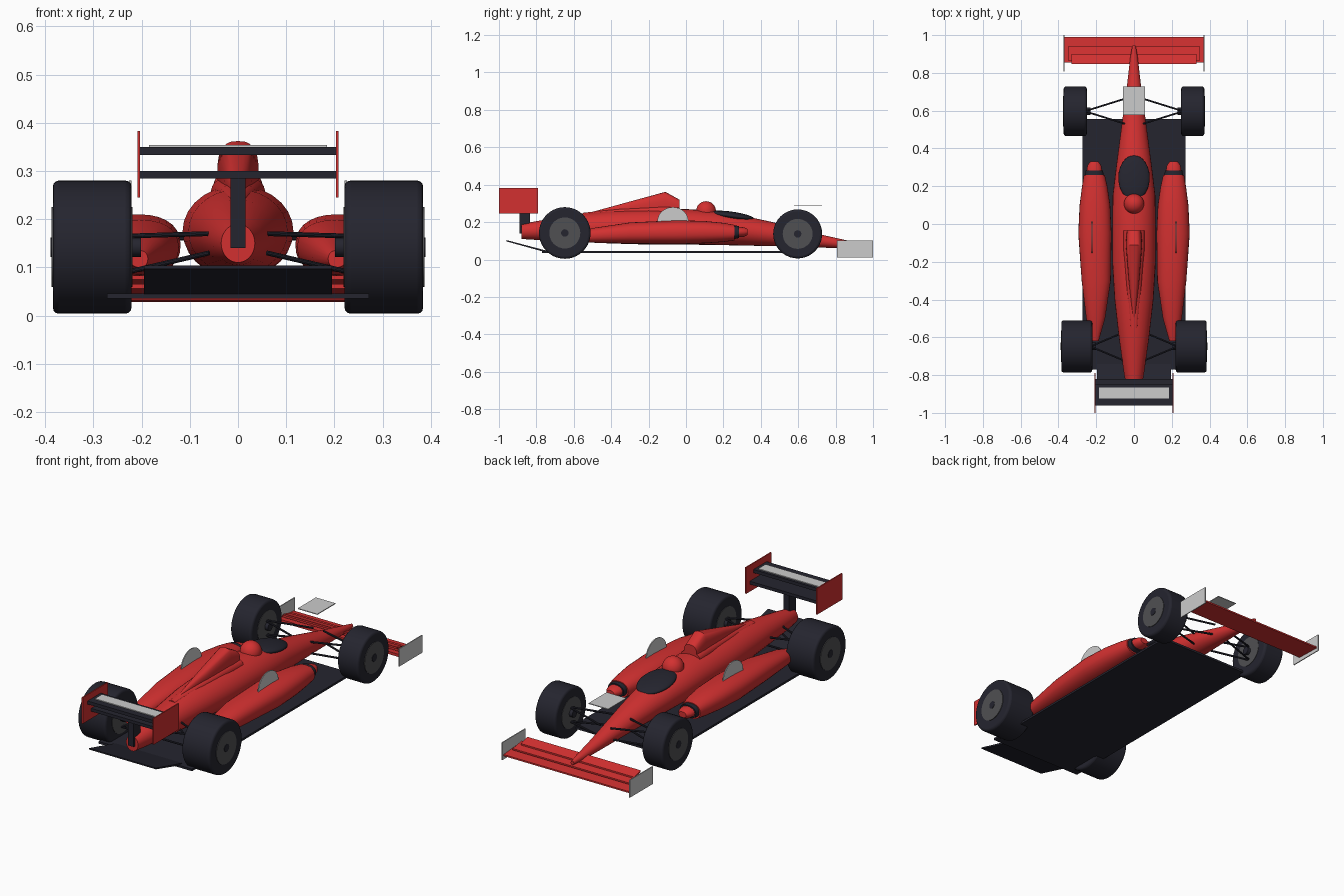
import bpy, bmesh, math
from mathutils import Vector, Matrix

if "Cube" in bpy.data.objects:
    bpy.data.objects.remove(bpy.data.objects["Cube"])


def material(name, rgb):
    m = bpy.data.materials.new(name)
    m.diffuse_color = (*rgb, 1)
    m.use_nodes = True
    m.node_tree.nodes["Principled BSDF"].inputs["Base Color"].default_value = m.diffuse_color
    return m


RED = material("red paint", (0.65, 0.03, 0.03))
BLACK = material("dark rubber and carbon", (0.018, 0.018, 0.028))
SILVER = material("light grey", (0.6, 0.6, 0.6))
HUB = material("hub grey", (0.08, 0.08, 0.085))


def finish(name, bm, mat, angle=35):
    bmesh.ops.recalc_face_normals(bm, faces=bm.faces)
    me = bpy.data.meshes.new(name)
    bm.to_mesh(me)
    bm.free()
    me.materials.append(mat)
    for p in me.polygons:
        p.use_smooth = True
    me.set_sharp_from_angle(angle=math.radians(angle))
    ob = bpy.data.objects.new(name, me)
    bpy.context.collection.objects.link(ob)
    return ob


def loft(name, sections, mat, power=2.0, n=28):
    """Skin superellipse sections (y, centre x, half width, bottom z, top z)."""
    bm = bmesh.new()
    rings = []
    for y, cx, hw, zb, zt in sections:
        ring = []
        for i in range(n):
            a = 2 * math.pi * i / n
            c, s = math.cos(a), math.sin(a)
            px = math.copysign(abs(c) ** (2 / power), c)
            pz = math.copysign(abs(s) ** (2 / power), s)
            ring.append(bm.verts.new((cx + hw * px, y, (zb + zt) / 2 + (zt - zb) / 2 * pz)))
        rings.append(ring)
    for a, b in zip(rings, rings[1:]):
        for i in range(n):
            j = (i + 1) % n
            bm.faces.new((a[i], a[j], b[j], b[i]))
    bm.faces.new(rings[0])
    bm.faces.new(rings[-1])
    return finish(name, bm, mat)


def prism(name, profile, x0, x1, mat):
    """Extrude a (y, z) outline across x."""
    bm = bmesh.new()
    a = [bm.verts.new((x0, y, z)) for y, z in profile]
    b = [bm.verts.new((x1, y, z)) for y, z in profile]
    bm.faces.new(a)
    bm.faces.new(b)
    for i in range(len(a)):
        j = (i + 1) % len(a)
        bm.faces.new((a[i], a[j], b[j], b[i]))
    return finish(name, bm, mat)


def box(name, x0, x1, y0, y1, z0, z1, mat):
    return prism(name, [(y0, z0), (y1, z0), (y1, z1), (y0, z1)], x0, x1, mat)


def rod(name, p, q, r, mat, n=10):
    p, q = Vector(p), Vector(q)
    bm = bmesh.new()
    rot = (q - p).to_track_quat('Z', 'Y').to_matrix().to_4x4()
    bmesh.ops.create_cone(bm, cap_ends=True, segments=n, radius1=r, radius2=r,
                          depth=(q - p).length, matrix=Matrix.Translation((p + q) / 2) @ rot)
    return finish(name, bm, mat)


def ellipsoid(name, centre, radii, tilt, mat):
    bm = bmesh.new()
    m = Matrix.Translation(centre) @ Matrix.Rotation(tilt, 4, 'X') @ Matrix.Diagonal((*radii, 1))
    bmesh.ops.create_uvsphere(bm, u_segments=32, v_segments=16, radius=1, matrix=m)
    return finish(name, bm, mat, 60)


# Main body from gearbox to nose tip
body = [(-0.88, .035, .11, .19), (-0.8, .052, .105, .205), (-0.6, .08, .095, .24),
        (-0.4, .103, .086, .262), (-0.2, .115, .08, .27), (0, .115, .08, .27),
        (0.15, .113, .078, .26), (0.3, .095, .075, .235), (0.45, .075, .072, .203),
        (0.6, .055, .068, .165), (0.75, .035, .063, .127), (0.88, .02, .06, .098),
        (0.945, .009, .062, .083)]
loft("body", [(y, 0, w, b, t) for y, w, b, t in body], RED)

# Engine cover, air intake and driver area
loft("engine_cover", [(-0.55, 0, .02, .2, .25), (-0.35, 0, .04, .2, .272),
                      (-0.12, 0, .057, .2, .288), (-0.035, 0, .057, .2, .283)], RED, 3)
loft("air_intake", [(-0.5, 0, .006, .22, .255), (-0.3, 0, .028, .22, .31),
                    (-0.11, 0, .043, .22, .362), (-0.035, 0, .038, .22, .32)], RED, 2.8)
ellipsoid("cockpit", (0, 0.245, 0.234), (0.083, 0.12, 0.022), -0.14, BLACK)
ellipsoid("helmet", (0, 0.107, 0.258), (0.053, 0.053, 0.054), 0, RED)

# Floor and upswept diffuser
box("floor", -0.272, 0.272, -0.77, 0.555, 0.035, 0.046, BLACK)
prism("diffuser", [(-0.74, .036), (-0.96, .097), (-0.96, .104), (-0.74, .046)],
      -0.195, 0.195, BLACK)

# Front wing: main plane and two stacked flaps
prism("front_wing_main", [(0.99, .028), (0.855, .032), (0.855, .046), (0.99, .036)],
      -0.37, 0.37, RED)
prism("front_wing_middle_flap", [(0.94, .045), (0.865, .056), (0.865, .066), (0.94, .053)],
      -0.35, 0.35, RED)
prism("front_wing_top_flap", [(0.90, .061), (0.848, .075), (0.848, .085), (0.90, .069)],
      -0.33, 0.33, RED)

# Rear wing with two planes, strip and central strut
box("rear_wing_lower", -0.205, 0.205, -0.93, -0.82, .284, .3, BLACK)
box("rear_wing_upper", -0.205, 0.205, -0.96, -0.85, .333, .35, BLACK)
box("rear_wing_strip", -0.185, 0.185, -0.925, -0.865, .347, .354, SILVER)
box("rear_wing_strut", -0.016, 0.016, -0.89, -0.835, .14, .29, BLACK)

# Thin plate above the nose
box("nose_plate", -0.057, 0.057, 0.578, 0.728, .285, .289, SILVER)

for s, side in ((-1, "left"), (1, "right")):
    # Wing end plates
    box(f"front_end_plate_{side}", s * .368, s * .373, 0.808, 1.0, .01, .102, SILVER)
    box(f"rear_end_plate_{side}", s * .203, s * .209, -1.0, -0.79, .245, .383, RED)

    # Side pod with dark collar and tapered front
    pod = [(-0.62, .205, .018, .1, .135), (-0.5, .203, .05, .09, .168),
           (-0.3, .2, .077, .085, .198), (-0.05, .207, .088, .082, .21),
           (0.1, .207, .081, .087, .206), (0.2, .208, .067, .094, .196),
           (0.26, .21, .055, .102, .185)]
    loft(f"side_pod_{side}", [(y, s * x, w, b, t) for y, x, w, b, t in pod], RED, 2.3)
    loft(f"side_pod_collar_{side}", [(0.25, s * .21, .05, .108, .182),
                                     (0.284, s * .21, .046, .115, .18)], BLACK, 2.3)
    loft(f"side_pod_tip_{side}", [(0.28, s * .21, .041, .12, .175),
                                  (0.31, s * .21, .036, .122, .172),
                                  (0.33, s * .21, .022, .132, .163)], RED)

    # Half-round plate on the side pod
    arc = [(-0.07 + .083 * math.cos(math.pi * i / 16), .205 + .075 * math.sin(math.pi * i / 16))
           for i in range(17)]
    prism(f"half_round_plate_{side}", [(0.013, .19)] + arc + [(-0.153, .19)],
          s * .221, s * .226, SILVER)

    # Wheels and suspension arms
    for end, y, z, r, xi, xo in (("front", .597, .137, .131, .25, .372),
                                 ("rear", -.648, .142, .138, .221, .384)):
        tyre = rod(f"{end}_tyre_{side}", (s * xi, y, z), (s * xo, y, z), r, BLACK, 40)
        bev = tyre.modifiers.new("rounded shoulders", 'BEVEL')
        bev.width, bev.segments, bev.limit_method = 0.012, 3, 'ANGLE'
        bev.angle_limit = math.radians(50)
        rod(f"{end}_hub_{side}", (s * (xi - .002), y, z), (s * (xo + .003), y, z),
            .083 if end == "rear" else .08, HUB, 32)
        rod(f"{end}_wheel_nut_{side}", (s * (xi - .02), y, z), (s * (xo + .005), y, z),
            .02, BLACK, 16)
        for level, zo, zi in (("upper", .165, .158 if end == "front" else .17),
                              ("lower", .09, .1 if end == "front" else .13)):
            for k, dy in (("fore", .06), ("aft", -.06)):
                rod(f"{end}_{level}_{k}_arm_{side}", (s * (xi + .01), y, zo),
                    (s * (.03 if end == "front" else .06), y + dy * 1.2, zi), .005, BLACK)
